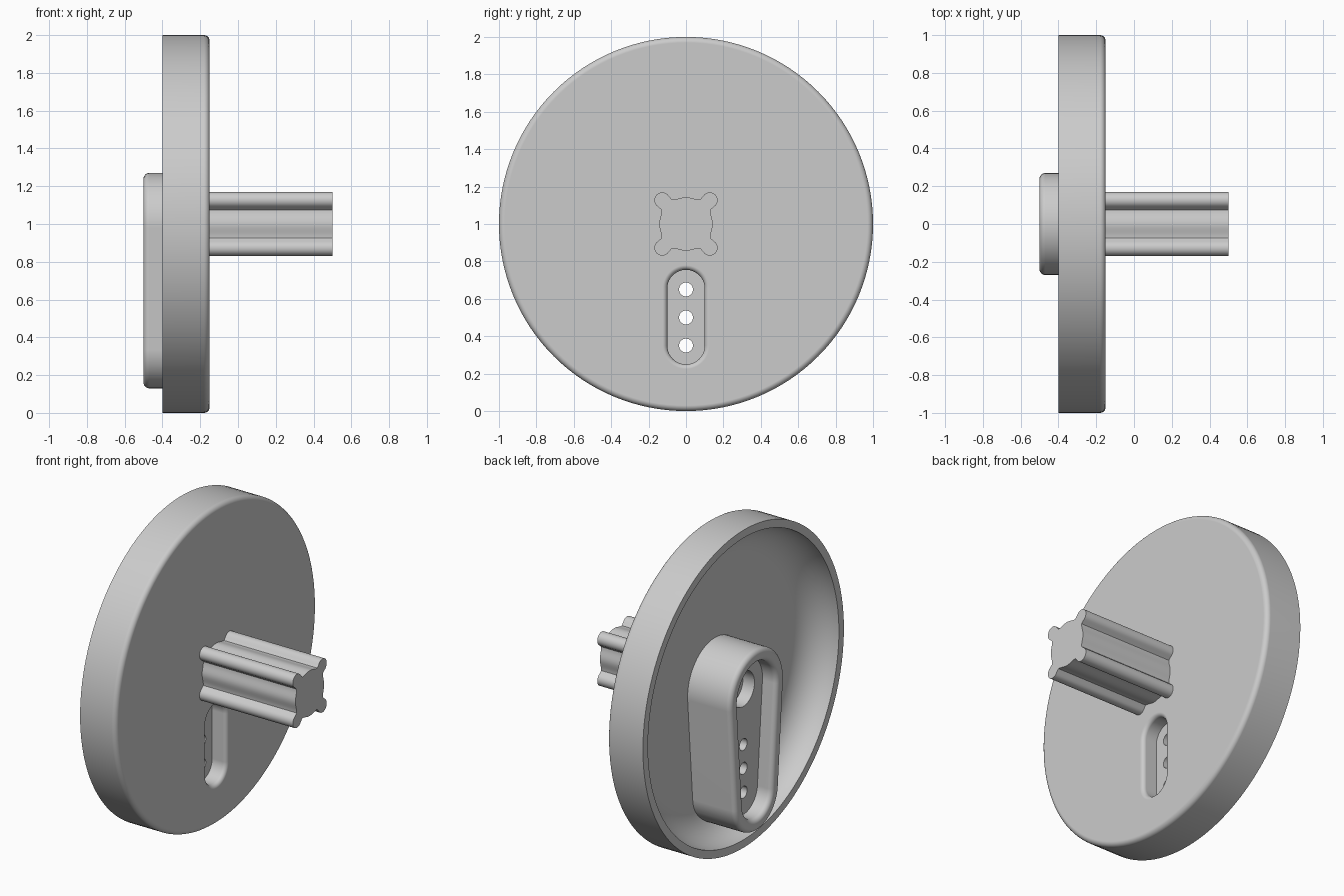
import bpy, bmesh
from math import pi, sin, cos, asin, radians

if "Cube" in bpy.data.objects:
    bpy.data.objects.remove(bpy.data.objects["Cube"])

grey = bpy.data.materials.new("plain grey")
grey.use_nodes = True
grey.diffuse_color = (0.6, 0.6, 0.6, 1)
grey.node_tree.nodes["Principled BSDF"].inputs["Base Color"].default_value = (0.6, 0.6, 0.6, 1)

AXIS_Z = 1.0


def loft(name, rings):
    """Skin a list of equal point loops and cap both ends."""
    bm = bmesh.new()
    loops = [[bm.verts.new(p) for p in ring] for ring in rings]
    n = len(loops[0])
    for a, b in zip(loops, loops[1:]):
        for i in range(n):
            j = (i + 1) % n
            bm.faces.new((a[i], a[j], b[j], b[i]))
    bm.faces.new(loops[0])
    bm.faces.new(loops[-1])
    bmesh.ops.recalc_face_normals(bm, faces=bm.faces)
    mesh = bpy.data.meshes.new(name)
    bm.to_mesh(mesh)
    bm.free()
    mesh.materials.append(grey)
    obj = bpy.data.objects.new(name, mesh)
    bpy.context.collection.objects.link(obj)
    return obj


def capsule(x, top, bottom, grow=0.0, steps=28):
    """Outline around two circles (z, radius), at a given x."""
    (z1, r1), (z0, r0) = top, bottom
    tilt = asin((r1 - r0) / (z1 - z0))
    pts = []
    for z, r, start, sweep in ((z1, r1, -tilt, pi + 2 * tilt),
                               (z0, r0, pi + tilt, pi - 2 * tilt)):
        for i in range(steps + 1):
            a = start + sweep * i / steps
            pts.append((x, (r + grow) * cos(a), z + (r + grow) * sin(a)))
    return pts


def circle(x, r, z=AXIS_Z, n=32):
    return [(x, r * cos(2 * pi * i / n), z + r * sin(2 * pi * i / n)) for i in range(n)]


def quarter(steps=8):
    return [(sin(pi / 2 * i / steps), cos(pi / 2 * i / steps)) for i in range(steps + 1)]


def boolean(target, tool, operation):
    mod = target.modifiers.new(operation, 'BOOLEAN')
    mod.operation, mod.solver, mod.object = operation, 'EXACT', tool
    bpy.context.view_layer.objects.active = target
    bpy.ops.object.modifier_apply(modifier=mod.name)
    bpy.data.objects.remove(tool)


def finish(obj):
    bpy.ops.object.select_all(action='DESELECT')
    obj.select_set(True)
    bpy.context.view_layer.objects.active = obj
    bpy.ops.object.shade_smooth_by_angle(angle=radians(30))
    mod = obj.modifiers.new("clean_shading", 'WEIGHTED_NORMAL')
    mod.keep_sharp = True


# Round dish: rounded outer edge, hollow back with a wide inner curve
edge, cove = 0.03, 0.2
profile = [(-0.15 - edge + edge * c, 1 - edge + edge * s) for s, c in quarter(6)]
profile += [(-0.4, 1.0), (-0.4, 0.95)]
profile += [(-0.2 - cove + cove * s, 0.95 - cove + cove * c) for s, c in quarter(12)][1:]
dish = loft("dish", [circle(x, r, n=128) for x, r in profile])

# Tapered hub on the back with a rounded front edge
top, bottom = (AXIS_Z, 0.27), (0.35, 0.22)
rnd = 0.03
hub = loft("hub", [capsule(-0.17, top, bottom)] +
           [capsule(-0.5 + rnd - rnd * s, top, bottom, rnd * c - rnd) for s, c in quarter(6)])
boolean(dish, hub, 'UNION')

# Hub pocket, flared at its mouth
pocket_rings = [capsule(-0.4, top, bottom, -0.08)]
pocket_rings += [capsule(-0.5 + rnd - rnd * s, top, bottom, -0.08 + rnd - rnd * c)
                 for s, c in quarter(6)]
pocket_rings.append(capsule(-0.55, top, bottom, -0.08 + rnd))
boolean(dish, loft("pocket", pocket_rings), 'DIFFERENCE')

# Blind bore in the pocket floor
boolean(dish, loft("bore", [circle(-0.45, 0.11), circle(-0.32, 0.11)]), 'DIFFERENCE')

# Slot in the face, flared at its mouth
s_top, s_bottom = (0.655, 0.1), (0.35, 0.1)
lip = 0.025
slot_rings = [capsule(-0.25, s_top, s_bottom)]
slot_rings += [capsule(-0.15 - lip + lip * s, s_top, s_bottom, lip - lip * c)
               for s, c in quarter(6)]
slot_rings.append(capsule(-0.1, s_top, s_bottom, lip))
boolean(dish, loft("slot", slot_rings), 'DIFFERENCE')

# Three through holes
for z in (0.35, 0.5, 0.65):
    boolean(dish, loft("hole", [circle(-0.45, 0.037, z), circle(-0.2, 0.037, z)]), 'DIFFERENCE')
dish.name = "dish_with_hub"
finish(dish)

# Shaft: bulged square with a round lobe at each corner
side = [(t * 0.0125, 0.1365 + 0.0065 * cos(pi * t / 6)) for t in range(-6, 7)]
side += [(0.127 + 0.042 * cos(radians(a)), 0.127 + 0.042 * sin(radians(a)))
         for a in range(150, -61, -15)]
section = []
for k in range(4):
    c, s = cos(k * pi / 2), sin(k * pi / 2)
    section += [(y * c + z * s, z * c - y * s + AXIS_Z) for y, z in side]
shaft = loft("shaft", [[(x, y, z) for y, z in section] for x in (-0.17, 0.5)])
finish(shaft)
